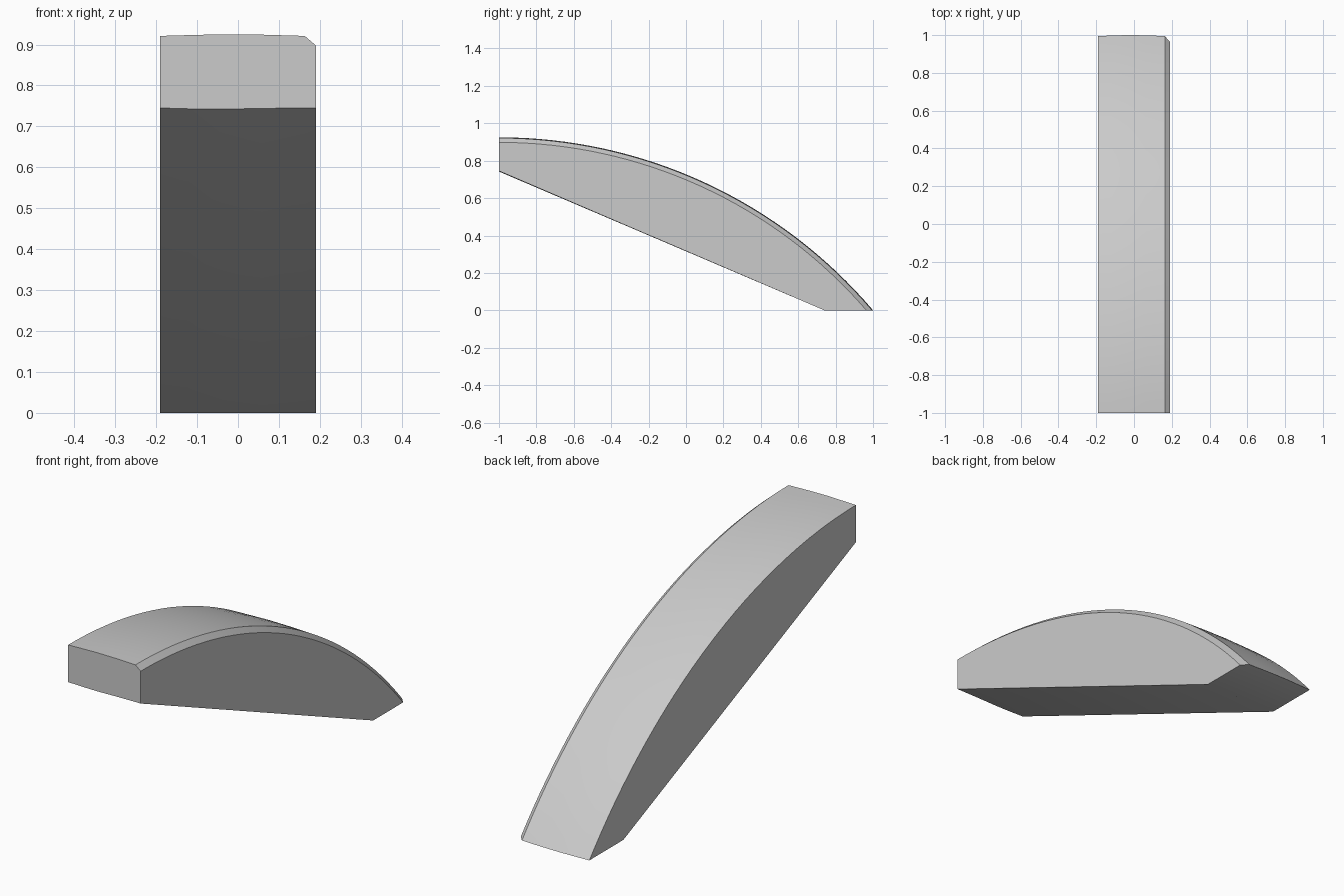
import bpy
import bmesh
import math

cube = bpy.data.objects.get("Cube")
if cube:
    bpy.data.objects.remove(cube, do_unlink=True)

# Single plain grey finish
grey = bpy.data.materials.new("stone_grey")
grey.use_nodes = True
colour = (0.6, 0.6, 0.6, 1)
grey.diffuse_color = colour
grey.node_tree.nodes["Principled BSDF"].inputs["Base Color"].default_value = colour

RADIUS = 2.625       # outer curve
CENTRE_Z = -1.7      # arc centre sits below the front end
HALF_WIDTH = 0.19
CHAMFER = 0.027
SEGMENTS = 32


def side_profile(radius, dip):
    """Curved top from the front end to the ground, then the flat underside."""
    end = math.acos(-CENTRE_Z / radius)
    points = []
    for i in range(SEGMENTS + 1):
        a = end * i / SEGMENTS
        points.append((-1 + radius * math.sin(a), CENTRE_Z + radius * math.cos(a)))
    return points + [(0.74, 0), (-1, 0.745 - dip)]


# Cross-section stations: x, drop of the top surface, dip of the underside
stations = [(-HALF_WIDTH, 0.004, 0), (-0.12, 0.002, 0.002), (-0.04, 0, 0.003),
            (0.06, 0.001, 0.001), (HALF_WIDTH - CHAMFER, 0.004, 0),
            (HALF_WIDTH, CHAMFER, 0)]

# Curved block with one chamfered top edge
bm = bmesh.new()
rings = [[bm.verts.new((x, y, z)) for y, z in side_profile(RADIUS - drop, dip)]
         for x, drop, dip in stations]
for left, right in zip(rings, rings[1:]):
    for i in range(len(left)):
        j = (i + 1) % len(left)
        bm.faces.new((left[i], right[i], right[j], left[j]))
bm.faces.new(rings[0])
bm.faces.new(rings[-1])
bmesh.ops.recalc_face_normals(bm, faces=bm.faces)

mesh = bpy.data.meshes.new("curved_block")
bm.to_mesh(mesh)
bm.free()
mesh.materials.append(grey)
block = bpy.data.objects.new("curved_block", mesh)
bpy.context.collection.objects.link(block)

bpy.ops.object.select_all(action="DESELECT")
block.select_set(True)
bpy.context.view_layer.objects.active = block
bpy.ops.object.shade_smooth_by_angle(angle=math.radians(25))
